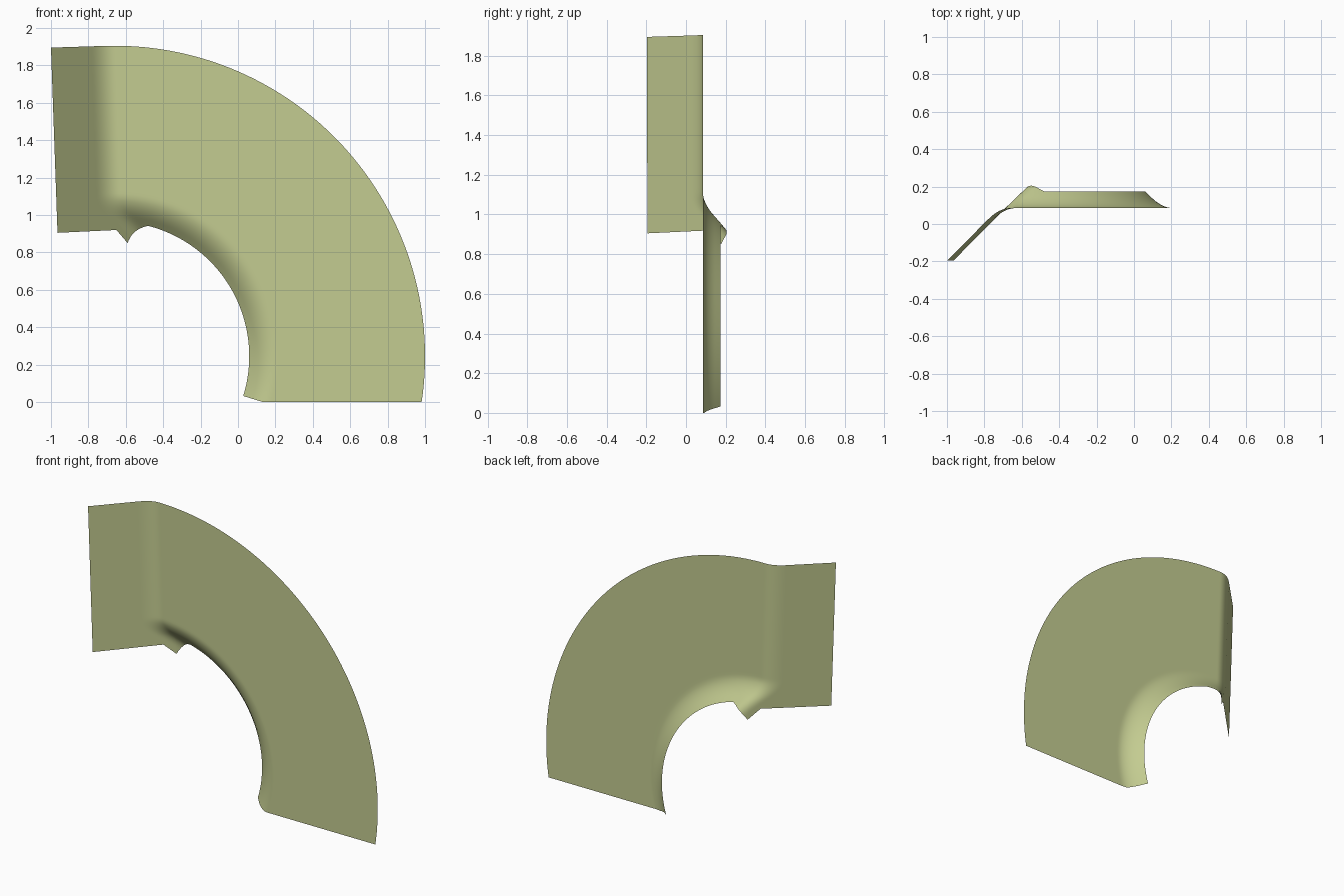
import bpy, bmesh, math

if "Cube" in bpy.data.objects:
    bpy.data.objects.remove(bpy.data.objects["Cube"], do_unlink=True)

CX, CZ = -0.66, 0.245            # centre shared by both arcs
R_IN, R_MID, R_OUT = 0.72, 0.83, 1.66
SHEET_Y, ROUND = 0.085, 0.06     # flat sheet position and bend softness


def polar(r, deg):
    a = math.radians(deg)
    return (CX + r * math.cos(a), CZ + r * math.sin(a))


def lerp(p, q, t):
    return (p[0] + (q[0] - p[0]) * t, p[1] + (q[1] - p[1]) * t)


def soft_min(a, b):
    h = max(ROUND - abs(a - b), 0) / ROUND
    return min(a, b) - h * h * ROUND / 4


def depth(x, z):
    """Flat sheet, side flange bent forward, curved lip bent backward."""
    flange = x + 0.685 + 0.035 * (z - 0.91)
    lip = -soft_min(0, math.hypot(x - CX, z - CZ) - 0.81)
    return SHEET_Y + soft_min(flange, lip)


# Columns run from the inner edge, past the lip bend, to the outer edge
columns = []


def add_column(inner, outer, mid=None):
    if mid is None:
        t = (1.075 - inner[1]) / (outer[1] - inner[1])
        mid = lerp(inner, outer, t)
    columns.append((inner, mid, outer))


# Side flange, with closer columns at the fold
for d in [0, 0.1, 0.2] + [0.21 + 0.0075 * i for i in range(15)]:
    t = d / 0.315
    add_column(lerp((-0.965, 0.905), (-0.65, 0.92), t),
               lerp((-1.0, 1.895), (-0.685, 1.905), t))

# Pointed corner where flange and lip meet
for i in range(1, 8):
    t = i / 7
    add_column(lerp((-0.65, 0.92), (-0.59, 0.85), t),
               lerp((-0.685, 1.905), (-0.63, 1.905), t))
A0 = 75.5
corner_end = polar(R_IN, A0)
for i in range(1, 10):
    t = i / 10
    p = lerp((-0.59, 0.85), corner_end, t)
    bulge = 0.06 * t * (1 - t)
    p = (p[0] - bulge, p[1] + bulge)
    outer = polar(R_OUT, 89 + (A0 - 89) * t)
    mid = lerp((-0.605, 1.075), polar(R_MID, A0), t)
    add_column(p, outer, mid)

# Quarter ring, ending on the flat lower edge
A1 = -math.degrees(math.asin(CZ / R_MID))
B1 = -math.degrees(math.asin(CZ / R_OUT))
N = 56
for i in range(N + 1):
    t = i / N
    a = A0 + (A1 - A0) * t
    add_column(polar(R_IN, a), polar(R_OUT, A0 + (B1 - A0) * t), polar(R_MID, a))

# Build the sheet surface
LIP_ROWS = 14
OUTER_ROWS = [0.01, 0.02, 0.035, 0.05, 0.07, 0.1, 0.2, 0.4, 0.7, 1.0]
bm = bmesh.new()
grid = []
for inner, mid, outer in columns:
    pts = [lerp(inner, mid, j / LIP_ROWS) for j in range(LIP_ROWS + 1)]
    pts += [lerp(mid, outer, t) for t in OUTER_ROWS]
    grid.append([bm.verts.new((x, depth(x, z), max(z, 0))) for x, z in pts])
for c0, c1 in zip(grid, grid[1:]):
    for j in range(len(c0) - 1):
        face = bm.faces.new((c0[j], c1[j], c1[j + 1], c0[j + 1]))
        face.smooth = True

mesh = bpy.data.meshes.new("curved_panel")
bm.to_mesh(mesh)
bm.free()
panel = bpy.data.objects.new("curved_panel", mesh)
bpy.context.collection.objects.link(panel)

# Pale olive finish
mat = bpy.data.materials.new("pale olive green")
mat.use_nodes = True
colour = (0.55, 0.604, 0.283, 1)
mat.diffuse_color = colour
mat.node_tree.nodes["Principled BSDF"].inputs["Base Color"].default_value = colour
mesh.materials.append(mat)
